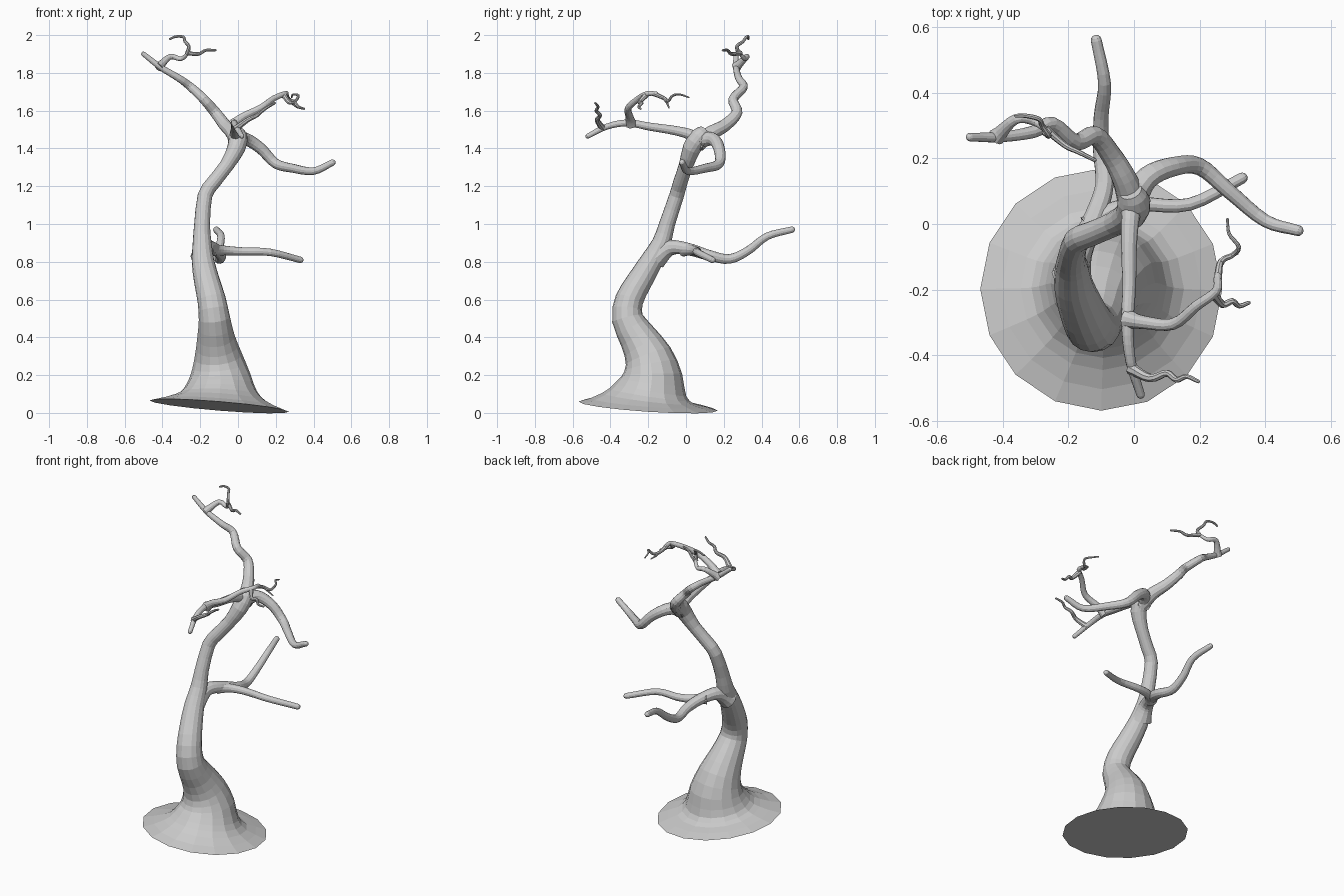
import bpy
import bmesh
import math
from mathutils import Vector

cube = bpy.data.objects.get("Cube")
if cube:
    bpy.data.objects.remove(cube, do_unlink=True)

# One plain grey for the whole tree
grey = bpy.data.materials.new("plain_grey")
grey.use_nodes = True
grey.diffuse_color = (0.6, 0.6, 0.6, 1)
shader = next(n for n in grey.node_tree.nodes if n.type == 'BSDF_PRINCIPLED')
shader.inputs["Base Color"].default_value = grey.diffuse_color
shader.inputs["Roughness"].default_value = 0.8


def spline(points, steps):
    """Pass a smooth curve through points of any dimension."""
    points = [Vector(p) for p in points]
    padded = [points[0] * 2 - points[1]] + points + [points[-1] * 2 - points[-2]]
    result = []
    for before, start, end, after in zip(padded, padded[1:], padded[2:], padded[3:]):
        for step in range(steps):
            t = step / steps
            slope_in = (end - before) / 2
            slope_out = (after - start) / 2
            blend = t * t * (3 - 2 * t)
            result.append(start * (1 - blend) + end * blend
                          + slope_in * t * (1 - t) ** 2
                          - slope_out * t * t * (1 - t))
    return result + [points[-1]]


def loft(name, centres, radii, sides):
    """Sweep a round section along the centres without twisting it."""
    bm = bmesh.new()
    rings = []
    last = len(centres) - 1
    side = Vector((1, 0, 0))
    tangent = (centres[1] - centres[0]).normalized()
    if abs(side.dot(tangent)) > 0.8:
        side = Vector((0, 1, 0))
    for i, (centre, radius) in enumerate(zip(centres, radii)):
        if i:
            tangent = (centres[min(i + 1, last)] - centres[i - 1]).normalized()
        side = (side - tangent * side.dot(tangent)).normalized()
        across = tangent.cross(side)
        ring = []
        for k in range(sides):
            angle = math.tau * k / sides
            offset = side * math.cos(angle) + across * math.sin(angle)
            ring.append(bm.verts.new(centre + offset * radius))
        rings.append(ring)
    for low, high in zip(rings, rings[1:]):
        for k in range(sides):
            n = (k + 1) % sides
            bm.faces.new((low[k], low[n], high[n], high[k]))
    bm.faces.new(rings[0][::-1])
    bm.faces.new(rings[-1])
    mesh = bpy.data.meshes.new(name)
    bm.to_mesh(mesh)
    bm.free()
    mesh.materials.append(grey)
    obj = bpy.data.objects.new(name, mesh)
    bpy.context.collection.objects.link(obj)
    return obj


def branch(name, thick, thin, points, flare=0.5, sides=12):
    """Tapering limb with a flared root and a rounded tip."""
    centres = spline(points, 4)
    last = len(centres) - 1
    radii = []
    for i in range(last + 1):
        t = i / last
        swell = 1 + flare * math.exp(-t * 9)
        radii.append((thick + (thin - thick) * t) * swell)
    tip = (centres[-1] - centres[-2]).normalized()
    end = centres[-1].copy()
    for angle in (math.pi / 6, math.pi / 3, math.pi * 0.47):
        centres.append(end + tip * thin * math.sin(angle))
        radii.append(thin * math.cos(angle))
    return loft(name, centres, radii, sides)


# Trunk: centre and radius from the spread, tilted foot up to the crown fork
trunk_path = [
    (-.1, -.2, .036, .37), (-.097, -.197, .075, .25), (-.095, -.19, .12, .195),
    (-.095, -.18, .2, .16), (-.105, -.2, .3, .127), (-.117, -.255, .4, .1),
    (-.125, -.31, .5, .083), (-.14, -.3, .6, .075), (-.165, -.245, .7, .068),
    (-.185, -.185, .8, .06), (-.19, -.13, .9, .05), (-.19, -.1, 1, .042),
    (-.175, -.05, 1.15, .039), (-.13, -.03, 1.22, .038), (-.06, 0, 1.31, .038),
    (-.01, .03, 1.4, .048), (0, .07, 1.46, .05), (-.01, .1, 1.49, .035),
]
trunk = spline(trunk_path, 2)
loft("trunk", [p.xyz for p in trunk], [p.w for p in trunk], 16)

# Lower limbs growing from mid trunk
branch("lower_back_branch", .037, .017, [
    (-.19, -.16, .82), (-.165, -.08, .875), (-.12, .02, .865), (-.09, .12, .835),
    (-.1, .23, .815), (-.1, .33, .86), (-.09, .43, .935), (-.115, .56, .97)], .7)
branch("lower_left_branch", .027, .017, [
    (-.14, -.01, .865), (-.07, .04, .86), (.02, .06, .855), (.17, .06, .85),
    (.33, .14, .81)], .4)

# Crown limb reaching to the left
branch("upper_left_branch", .036, .017, [
    (-.01, .06, 1.44), (.04, .14, 1.45), (.12, .175, 1.4), (.2, .175, 1.32),
    (.29, .1, 1.295), (.4, .01, 1.28), (.5, -.02, 1.325)], .3)

# Crown limb rising to the back, with its twigs
branch("upper_back_branch", .038, .013, [
    (0, .06, 1.43), (-.03, .14, 1.485), (-.07, .21, 1.525), (-.12, .27, 1.59),
    (-.18, .25, 1.66), (-.25, .305, 1.725), (-.31, .28, 1.77),
    (-.41, .265, 1.83), (-.5, .265, 1.9)], .3)
branch("upper_back_twig", .018, .009, [
    (-.42, .265, 1.83), (-.36, .32, 1.885), (-.3, .31, 1.875),
    (-.26, .28, 1.91)])
branch("upper_back_twig_low", .011, .006, [
    (-.27, .29, 1.905), (-.21, .24, 1.9), (-.17, .22, 1.92),
    (-.12, .195, 1.92)], .2, 8)
branch("upper_back_twig_high", .01, .006, [
    (-.27, .28, 1.9), (-.26, .27, 1.94), (-.28, .3, 1.965),
    (-.29, .32, 1.99), (-.33, .33, 1.992), (-.36, .33, 1.98)], .2, 8)

# Crown limb reaching to the front, with its twigs
branch("front_branch", .029, .013, [
    (0, .1, 1.42), (-.01, .03, 1.47), (-.015, -.06, 1.495), (-.015, -.19, 1.515),
    (-.02, -.31, 1.535), (-.01, -.42, 1.515), (.02, -.52, 1.465)])
branch("front_rising_branch", .021, .012, [
    (-.02, -.29, 1.53), (.03, -.3, 1.57), (.12, -.305, 1.615),
    (.19, -.25, 1.665), (.25, -.205, 1.69), (.255, -.16, 1.69)])
branch("front_rising_twig", .011, .004, [
    (.255, -.17, 1.69), (.265, -.115, 1.665), (.3, -.095, 1.65),
    (.32, -.07, 1.68), (.29, -.03, 1.685), (.285, .015, 1.67)], .2, 8)
branch("front_rising_spur", .008, .004, [
    (.265, -.12, 1.67), (.285, -.1, 1.64), (.315, -.09, 1.615)], .2, 8)
branch("front_side_twig", .013, .006, [
    (.24, -.21, 1.685), (.27, -.245, 1.645), (.3, -.235, 1.64),
    (.32, -.25, 1.62), (.35, -.24, 1.61)], .3, 8)
branch("front_tip_twig", .014, .006, [
    (-.01, -.44, 1.505), (.05, -.47, 1.55), (.1, -.455, 1.575),
    (.13, -.475, 1.6), (.16, -.465, 1.62), (.195, -.48, 1.64)], .4, 8)
